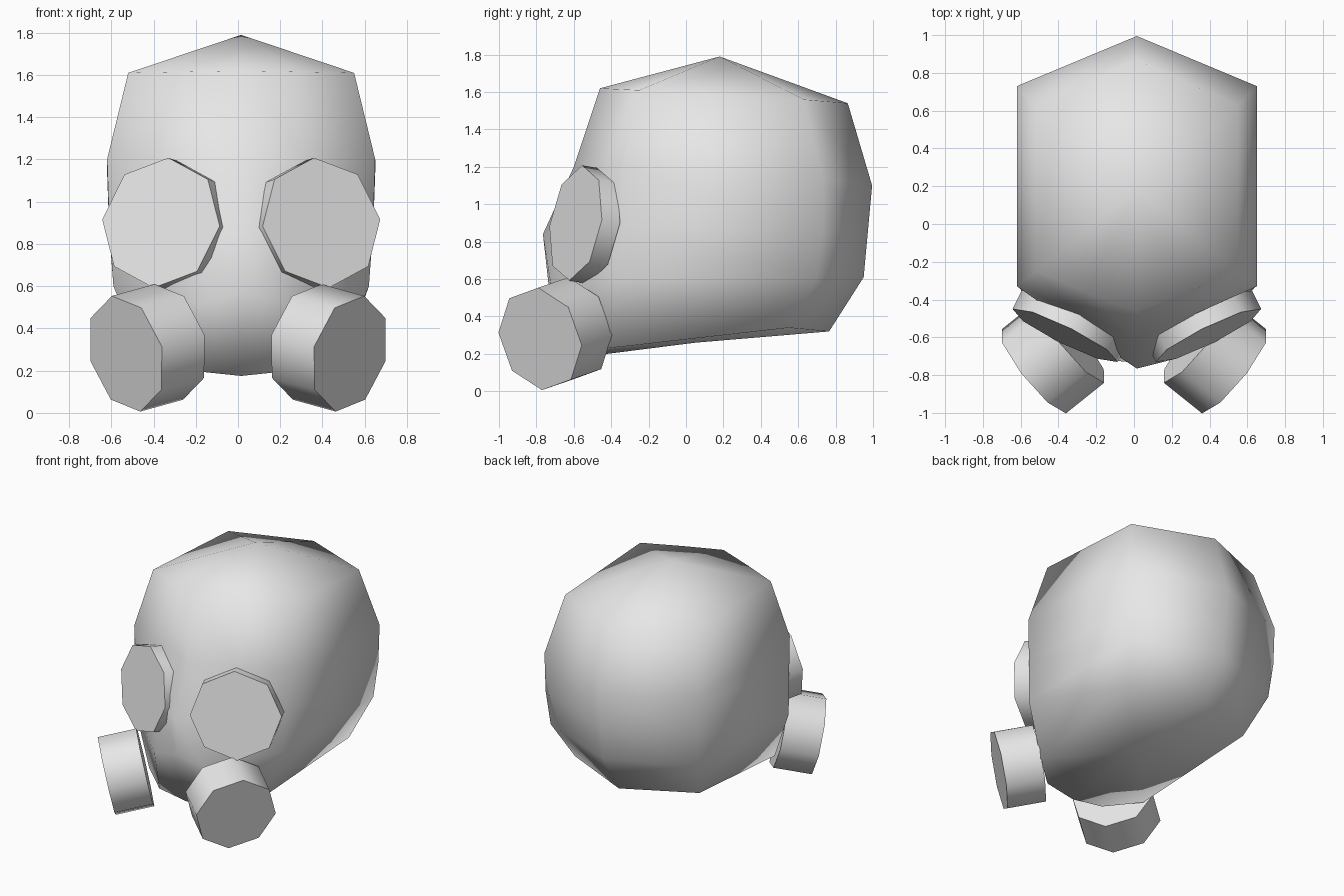
import bpy, bmesh, math
from mathutils import Vector

cube = bpy.data.objects.get("Cube")
if cube:
    bpy.data.objects.remove(cube, do_unlink=True)

grey = bpy.data.materials.new("plain grey")
grey.use_nodes = True
grey.diffuse_color = (0.8, 0.8, 0.8, 1)
grey.node_tree.nodes["Principled BSDF"].inputs["Base Color"].default_value = (0.8, 0.8, 0.8, 1)

HEAD_X = 0.015  # the hood sits slightly off centre


def finish(name, bm, smooth_rule):
    """Turn a bmesh into a named object and smooth the chosen faces."""
    bmesh.ops.recalc_face_normals(bm, faces=bm.faces)
    for f in bm.faces:
        f.smooth = smooth_rule(f)
    mesh = bpy.data.meshes.new(name)
    bm.to_mesh(mesh)
    bm.free()
    mesh.materials.append(grey)
    obj = bpy.data.objects.new(name, mesh)
    bpy.context.collection.objects.link(obj)
    return obj


# Hood: each ring runs front centre, cheek, front side, back side, back centre
rings = [
    [(0, -.46, 1.62), (.27, -.36, 1.615), (.535, -.25, 1.61), (.535, .63, 1.56), (0, .865, 1.54)],
    [(0, -.60, 1.20), (.30, -.48, 1.20), (.635, -.33, 1.20), (.635, .73, 1.14), (0, .995, 1.10)],
    [(0, -.765, .84), (.25, -.60, .86), (.625, -.335, .88), (.625, .73, .86), (0, .972, .85)],
    [(0, -.735, .57), (.20, -.715, .52), (.605, -.36, .60), (.605, .70, .61), (0, .95, .61)],
    [(0, -.62, .175), (.24, -.60, .20), (.45, -.42, .23), (.51, .55, .34), (0, .765, .32)],
]
bm = bmesh.new()
loops = []
for half in rings:
    full = half + [(-x, y, z) for x, y, z in half[-2:0:-1]]
    loops.append([bm.verts.new((x + HEAD_X, y, z)) for x, y, z in full])
n = len(loops[0])
for a, b in zip(loops, loops[1:]):
    for i in range(n):
        j = (i + 1) % n
        bm.faces.new((a[i], a[j], b[j], b[i]))
# Peaked crown and flat underside
for loop, tip in ((loops[0], (HEAD_X, .18, 1.79)), (loops[-1], (HEAD_X, .05, .26))):
    t = bm.verts.new(tip)
    for i in range(n):
        bm.faces.new((loop[i], loop[(i + 1) % n], t))
finish("hood", bm, lambda f: True)


def drum(name, center, normal, radius, depth, roll, side, mirror_x):
    """Octagonal drum whose outer face is centred on center and faces along normal."""
    w = Vector(normal).normalized()
    u = Vector((0, 0, 1)).cross(w).normalized()
    v = w.cross(u)
    bm = bmesh.new()
    ends = []
    for d in (0, -depth):
        ring = []
        for k in range(8):
            a = math.radians(roll + 45 * k)
            p = Vector(center) + w * d + radius * (u * math.cos(a) + v * math.sin(a))
            ring.append(bm.verts.new((mirror_x + side * p.x, p.y, p.z)))
        ends.append(ring)
        bm.faces.new(ring)
    for k in range(8):
        j = (k + 1) % 8
        bm.faces.new((ends[0][k], ends[0][j], ends[1][j], ends[1][k]))
    # End caps stay flat with a crisp rim
    for e in bm.edges:
        if any(len(f.verts) == 8 for f in e.link_faces):
            e.smooth = False
    return finish(name, bm, lambda f: len(f.verts) == 4)


# Eyepieces and breathing filters on both sides
for label, side in (("left", 1), ("right", -1)):
    drum(label + "_eyepiece", (.38, -.59, .90), (.44, -.89, .15), .312, .11, 93, side, HEAD_X)
    drum(label + "_filter", (.53, -.78, .28), (.76, -.61, -.21), .282, .265, 83, side, 0)
